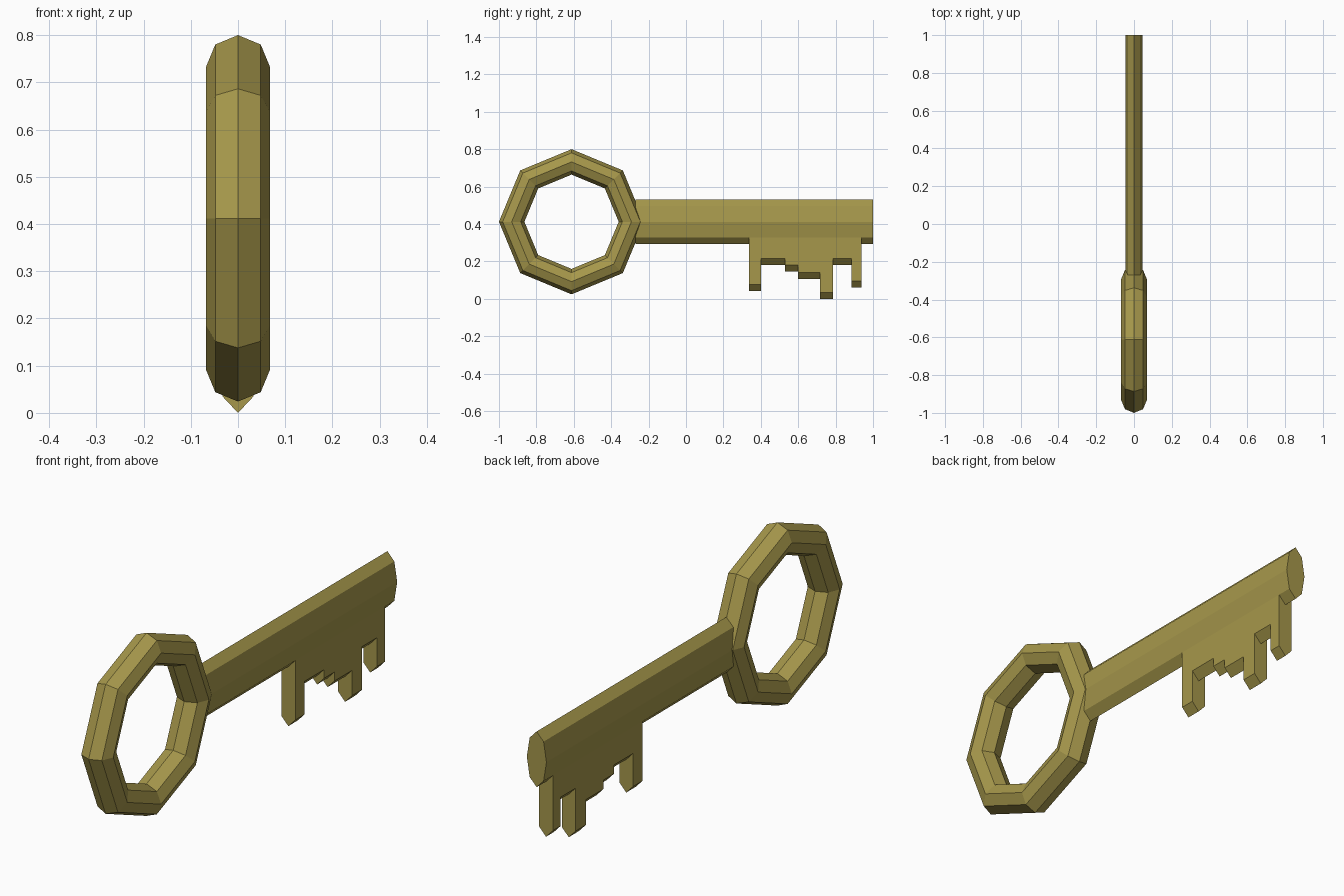
import bpy, bmesh, math

if "Cube" in bpy.data.objects:
    bpy.data.objects.remove(bpy.data.objects["Cube"])

brass = bpy.data.materials.new("brass")
brass.diffuse_color = (0.38, 0.31, 0.07, 1)
brass.use_nodes = True
brass.node_tree.nodes["Principled BSDF"].inputs["Base Color"].default_value = brass.diffuse_color

# Handle ring: eight-sided torus with an eight-sided section
bpy.ops.mesh.primitive_torus_add(
    major_radius=0.32, minor_radius=0.068, major_segments=8, minor_segments=8,
    location=(0, -0.612, 0.412), rotation=(0, math.pi / 2, 0))
ring = bpy.context.object
ring.name = "handle_ring"
ring.data.materials.append(brass)
for p in ring.data.polygons:
    p.use_smooth = False

# Shaft section: flattened octagon whose V-shaped underside drops for the teeth
ZC, RZ, RX = 0.412, 0.118, 0.046
DX, DZ = RX * math.sqrt(0.5), RZ * math.sqrt(0.5)
PLAIN = ZC - RZ


def section(bm, y, crest):
    edge = crest + RZ - DZ
    pts = [(DX, edge), (DX, ZC - DZ), (RX, ZC), (DX, ZC + DZ), (0, ZC + RZ),
           (-DX, ZC + DZ), (-RX, ZC), (-DX, ZC - DZ), (-DX, edge), (0, crest)]
    return [bm.verts.new((x, y, z)) for x, z in pts]


# Steps along the shaft: (start, end, height of the underside crest)
STEPS = [(-0.27, 0.337, PLAIN), (0.337, 0.40, 0.042), (0.40, 0.53, 0.182),
         (0.53, 0.60, 0.145), (0.60, 0.717, 0.107), (0.717, 0.785, 0.0),
         (0.785, 0.885, 0.182), (0.885, 0.937, 0.06), (0.937, 1.0, PLAIN)]

bm = bmesh.new()
previous = None
for y0, y1, crest in STEPS:
    a, b = section(bm, y0, crest), section(bm, y1, crest)
    for i in range(10):
        if crest == PLAIN and i in (0, 7):
            continue
        j = (i + 1) % 10
        bm.faces.new((a[i], a[j], b[j], b[i]))
    if previous:
        # Upright wall between neighbouring steps
        for i, j in ((8, 9), (9, 0)):
            bm.faces.new((previous[i], previous[j], a[j], a[i]))
    else:
        bm.faces.new(a[1:8] + a[9:])
    previous = b
bm.faces.new(previous[1:8] + previous[9:])
bmesh.ops.remove_doubles(bm, verts=bm.verts, dist=0.0001)
loose = [v for v in bm.verts if not v.link_faces]
bmesh.ops.delete(bm, geom=loose, context='VERTS')
bmesh.ops.recalc_face_normals(bm, faces=bm.faces)

mesh = bpy.data.meshes.new("shaft_with_teeth")
bm.to_mesh(mesh)
bm.free()
mesh.materials.append(brass)
shaft = bpy.data.objects.new("shaft_with_teeth", mesh)
bpy.context.collection.objects.link(shaft)
